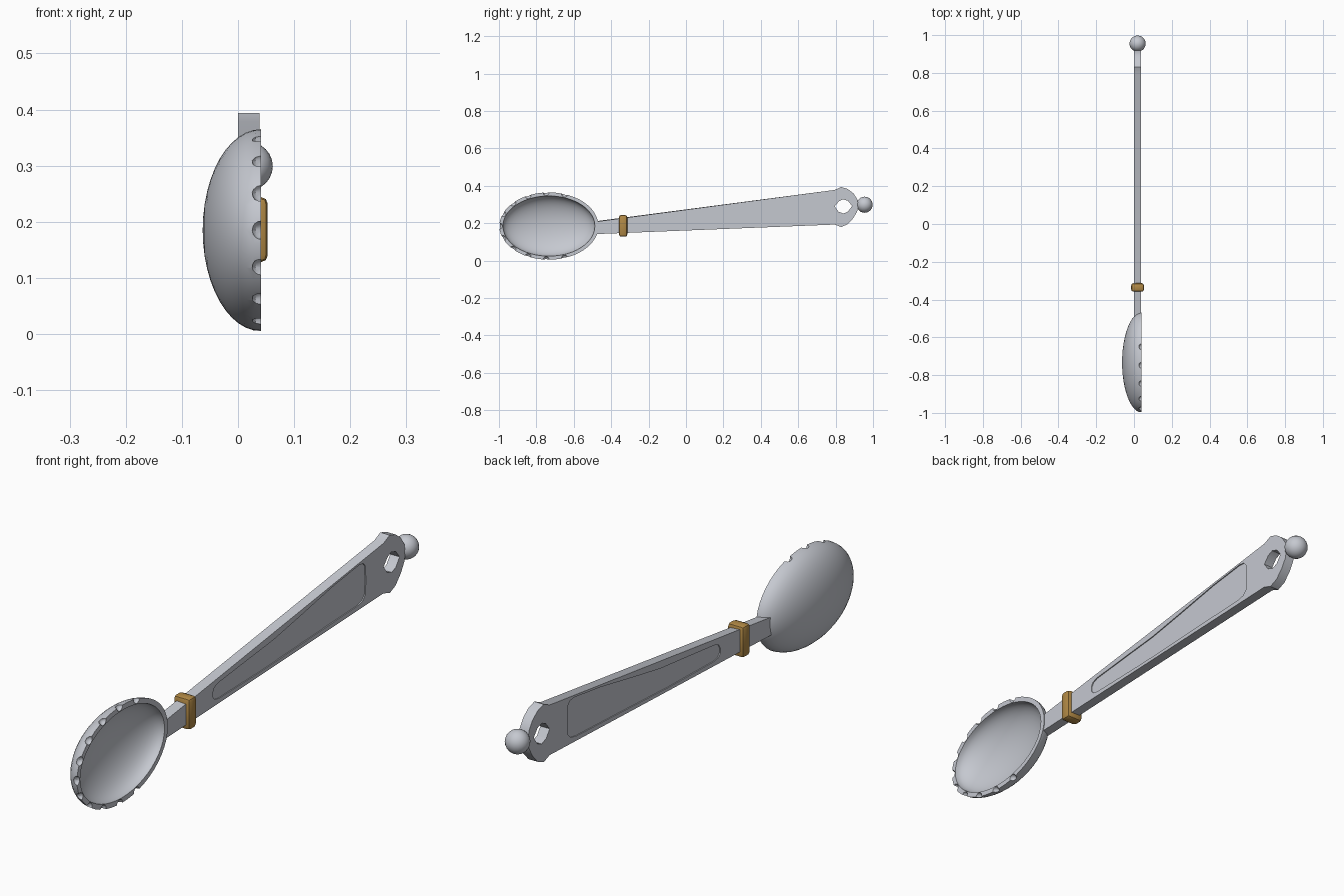
import bpy, bmesh, math
from mathutils import Matrix, Vector

if "Cube" in bpy.data.objects:
    bpy.data.objects.remove(bpy.data.objects["Cube"])


def material(name, rgb):
    m = bpy.data.materials.new(name)
    m.use_nodes = True
    m.diffuse_color = (*rgb, 1)
    bsdf = next(n for n in m.node_tree.nodes if n.type == 'BSDF_PRINCIPLED')
    bsdf.inputs["Base Color"].default_value = (*rgb, 1)
    return m


steel = material("steel grey", (0.56, 0.58, 0.63))
gold = material("old gold", (0.44, 0.25, 0.06))


def add(name, bm, mat=steel):
    bmesh.ops.recalc_face_normals(bm, faces=bm.faces)
    me = bpy.data.meshes.new(name)
    bm.to_mesh(me)
    bm.free()
    me.materials.append(mat)
    ob = bpy.data.objects.new(name, me)
    bpy.context.collection.objects.link(ob)
    return ob


def activate(ob):
    bpy.ops.object.select_all(action='DESELECT')
    ob.select_set(True)
    bpy.context.view_layer.objects.active = ob


def smooth(ob):
    activate(ob)
    bpy.ops.object.shade_smooth_by_angle(angle=math.radians(32))


def cut(ob, cutter):
    cutter.hide_render = True
    mod = ob.modifiers.new("cut", 'BOOLEAN')
    mod.operation, mod.solver, mod.object = 'DIFFERENCE', 'EXACT', cutter
    activate(ob)
    bpy.ops.object.modifier_apply(modifier=mod.name)
    bpy.data.objects.remove(cutter)


def prism(name, pts, x0, x1):
    """Extrude a side outline of (y, z) points from x0 to x1."""
    bm = bmesh.new()
    f = bm.faces.new([bm.verts.new((x0, y, z)) for y, z in pts])
    ext = bmesh.ops.extrude_face_region(bm, geom=[f])["geom"]
    bmesh.ops.translate(bm, vec=(x1 - x0, 0, 0),
                        verts=[v for v in ext if isinstance(v, bmesh.types.BMVert)])
    return add(name, bm)


# Bowl: a hollow half ellipsoid opening towards +x
RIM, CY, CZ = 0.041, -0.733, 0.185
LEN, HIGH = 0.265, 0.18
SEG, ROWS = 48, 12


def shell(bm, length, height, depth):
    rings = []
    for r in range(ROWS):
        a = math.pi / 2 * r / ROWS
        rings.append([bm.verts.new((RIM - depth * math.sin(a),
                                    CY + length * math.cos(a) * math.cos(t),
                                    CZ + height * math.cos(a) * math.sin(t)))
                      for t in (math.tau * i / SEG for i in range(SEG))])
    pole = bm.verts.new((RIM - depth, CY, CZ))
    for p, q in zip(rings, rings[1:]):
        for i in range(SEG):
            j = (i + 1) % SEG
            bm.faces.new((p[i], p[j], q[j], q[i]))
    for i in range(SEG):
        bm.faces.new((rings[-1][i], rings[-1][(i + 1) % SEG], pole))
    return rings[0]


bm = bmesh.new()
outer = shell(bm, LEN, HIGH, 0.104)
inner = shell(bm, LEN - 0.019, HIGH - 0.019, 0.088)
for i in range(SEG):
    j = (i + 1) % SEG
    bm.faces.new((outer[i], outer[j], inner[j], inner[i]))
bowl = add("bowl", bm)

# Scalloped notches round the front of the rim
bm = bmesh.new()
for i in range(-5, 6):
    t = math.pi + math.radians(21.7) * i
    place = Vector((RIM, CY + LEN * math.cos(t), CZ + HIGH * math.sin(t)))
    bmesh.ops.create_uvsphere(bm, u_segments=10, v_segments=8, radius=0.0165,
                              matrix=Matrix.Translation(place))
cut(bowl, add("notch_cutter", bm))
smooth(bowl)

# Tapered handle with a flared end
X0, X1 = 0.0, 0.038
handle = prism("handle", [
    (-0.484, 0.142), (0.795, 0.193), (0.83, 0.18), (0.865, 0.195), (0.895, 0.228),
    (0.915, 0.262), (0.922, 0.295), (0.915, 0.33), (0.895, 0.36), (0.865, 0.383),
    (0.83, 0.394), (0.795, 0.378), (-0.484, 0.208)], X0, X1)
for v in handle.data.vertices:      # slant the end to meet the bowl
    if v.co.y < -0.47 and v.co.x < 0.01:
        v.co.y -= 0.02

# Hanging hole
cut(handle, prism("hole_cutter", [
    (0.795, 0.29), (0.818, 0.318), (0.84, 0.328), (0.866, 0.32), (0.888, 0.292),
    (0.866, 0.262), (0.842, 0.252), (0.815, 0.262)], -0.1, 0.1))

# Shallow recessed panel on both sides
panel = [(-0.2, 0.19), (-0.19, 0.177), (-0.165, 0.172), (0.1, 0.178), (0.4, 0.193),
         (0.64, 0.204), (0.673, 0.211), (0.688, 0.228), (0.692, 0.28), (0.688, 0.335),
         (0.676, 0.349), (0.65, 0.351), (0.5, 0.331), (0.3, 0.293), (0.15, 0.266),
         (0, 0.25), (-0.17, 0.231), (-0.192, 0.222), (-0.2, 0.208)]
DEPTH = 0.004
for a, b in ((X1 - DEPTH, X1 + 0.05), (X0 - 0.05, X0 + DEPTH)):
    cut(handle, prism("panel_cutter", panel, a, b))
smooth(handle)

# Rounded band round the neck
bm = bmesh.new()
bmesh.ops.create_cube(bm, size=1, matrix=Matrix.Translation((0.019, -0.336, 0.186))
                      @ Matrix.Diagonal((0.068, 0.045, 0.116, 1)))
bmesh.ops.bevel(bm, geom=bm.edges[:], offset=0.012, segments=2, profile=0.5,
                affect='EDGES')
smooth(add("band", bm, gold))

# Ball finial
bm = bmesh.new()
bmesh.ops.create_uvsphere(bm, u_segments=20, v_segments=12, radius=0.043,
                          matrix=Matrix.Translation((0.019, 0.955, 0.299)))
smooth(add("ball_finial", bm))
